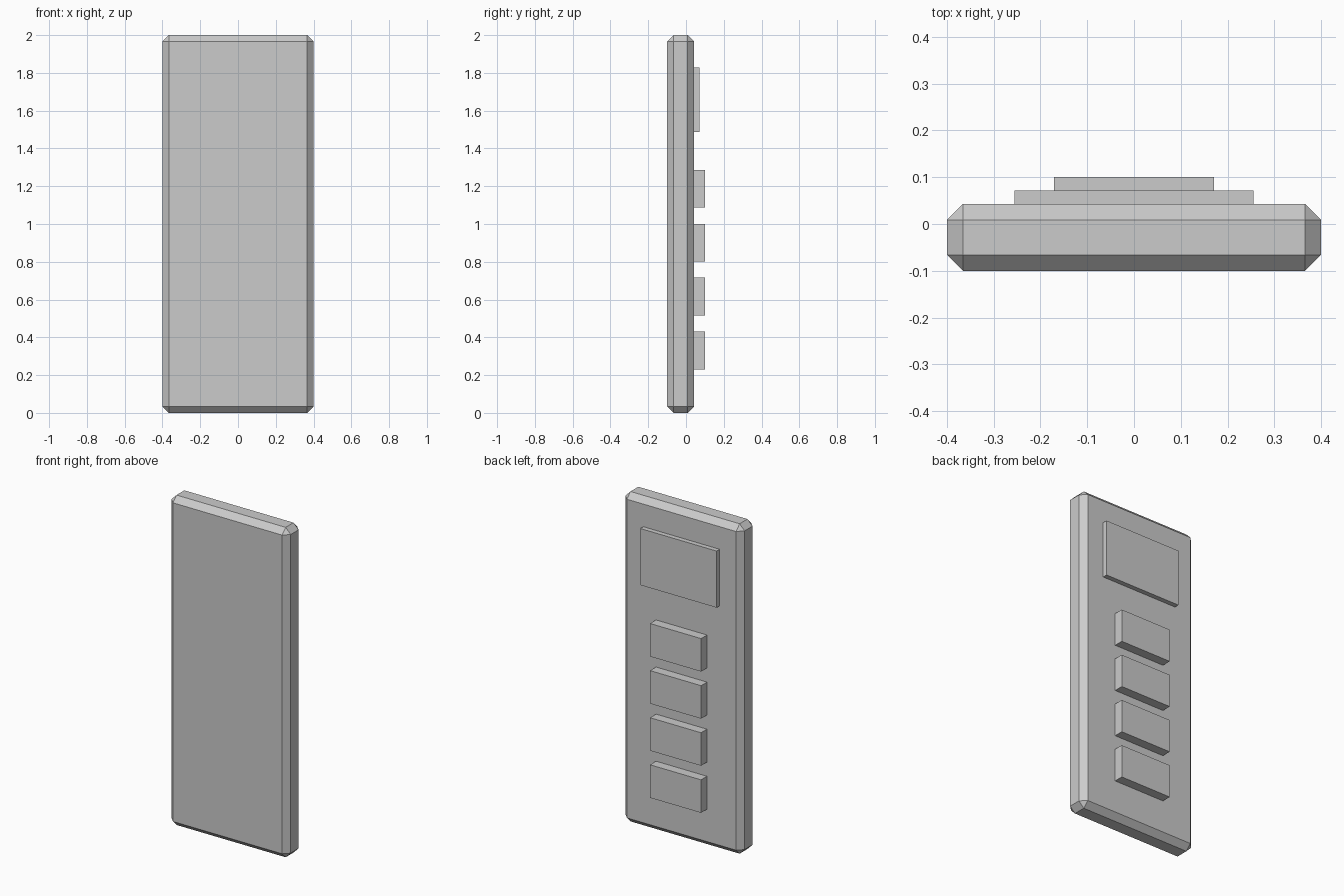
import bpy

if "Cube" in bpy.data.objects:
    bpy.data.objects.remove(bpy.data.objects["Cube"])


def box(name, x, y, z):
    """Axis-aligned box from (min, max) ranges."""
    ranges = (x, y, z)
    bpy.ops.mesh.primitive_cube_add(size=1, location=[(a + b) / 2 for a, b in ranges])
    ob = bpy.context.object
    ob.name = name
    ob.scale = [b - a for a, b in ranges]
    bpy.ops.object.transform_apply(location=False, rotation=False, scale=True)
    return ob


BACK = 0.043   # back face of the body, where the controls sit
SINK = 0.014   # how far the controls are set into the body

# Chamfered slab body
body = box("body", (-0.4, 0.4), (-0.1, BACK), (0, 2))
bevel = body.modifiers.new("chamfer", 'BEVEL')
bevel.width = 0.034
bevel.segments = 1
bevel.limit_method = 'NONE'

# Display panel
box("display_panel", (-0.256, 0.256), (BACK - SINK, 0.072), (1.486, 1.829))

# Column of four buttons
for i in range(4):
    z = 0.23 + i * 0.2855
    box(f"button_{i + 1}", (-0.171, 0.171), (BACK - SINK, 0.1), (z, z + 0.2))
